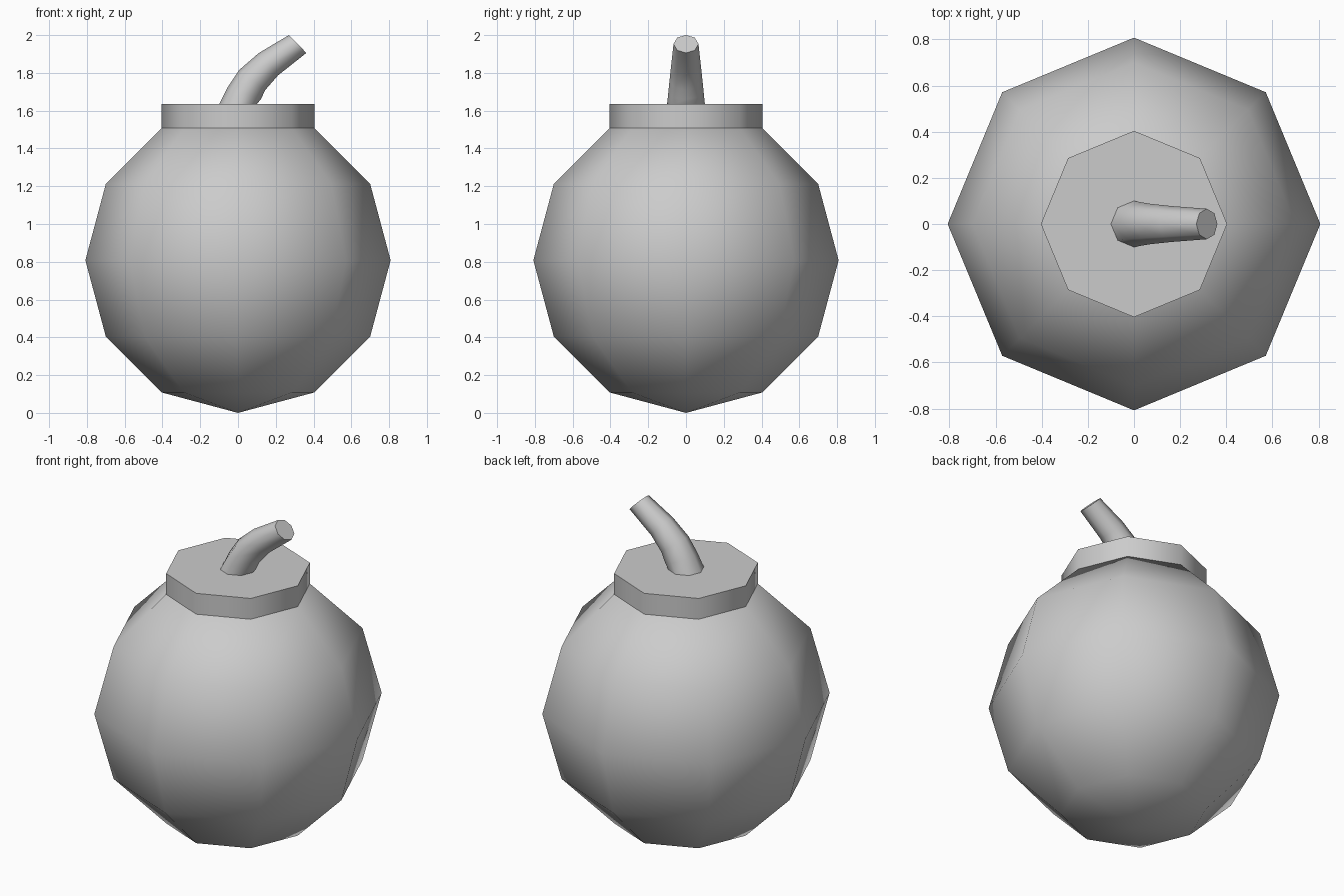
import bpy, bmesh
from math import sin, cos, pi, radians

if "Cube" in bpy.data.objects:
    bpy.data.objects.remove(bpy.data.objects["Cube"])

SIDES = 8


def skin(name, rings, tip=None, cap_end=True):
    """Bridge 8-sided rings (x, z, radius, tilt about y in degrees)."""
    bm = bmesh.new()
    loops = []
    for x, z, r, tilt in rings:
        t = radians(tilt)
        loop = []
        for i in range(SIDES):
            a = 2 * pi * i / SIDES
            u, v = r * cos(a), r * sin(a)
            loop.append(bm.verts.new((x + u * cos(t), v, z - u * sin(t))))
        loops.append(loop)
    for lo, hi in zip(loops, loops[1:]):
        for i in range(SIDES):
            j = (i + 1) % SIDES
            bm.faces.new((lo[i], lo[j], hi[j], hi[i]))
    if tip is not None:
        p = bm.verts.new((0, 0, tip))
        for i in range(SIDES):
            bm.faces.new((p, loops[0][(i + 1) % SIDES], loops[0][i]))
    if cap_end:
        bm.faces.new(loops[-1])
    bmesh.ops.recalc_face_normals(bm, faces=bm.faces)
    me = bpy.data.meshes.new(name)
    bm.to_mesh(me)
    bm.free()
    ob = bpy.data.objects.new(name, me)
    bpy.context.collection.objects.link(ob)
    bpy.ops.object.select_all(action='DESELECT')
    ob.select_set(True)
    bpy.context.view_layer.objects.active = ob
    bpy.ops.object.shade_smooth_by_angle(angle=radians(60))
    return ob


# Round body: six-ring low-poly sphere, cut off under the collar
R = 0.808
rings = [(0, R - R * cos(pi * k / 6), R * sin(pi * k / 6), 0) for k in range(1, 6)]
skin("body", rings, tip=0)

# Octagonal collar on top
base, top = rings[-1][1], 1.635
skin("collar", [(0, base, R / 2, 0), (0, top, R / 2, 0)])

# Bent, tapering fuse
skin("fuse", [
    (0, top, 0.1, 0),
    (0.033, 1.692, 0.094, 19),
    (0.075, 1.762, 0.087, 38),
    (0.161, 1.846, 0.078, 49),
    (0.316, 1.953, 0.066, 46),
])
